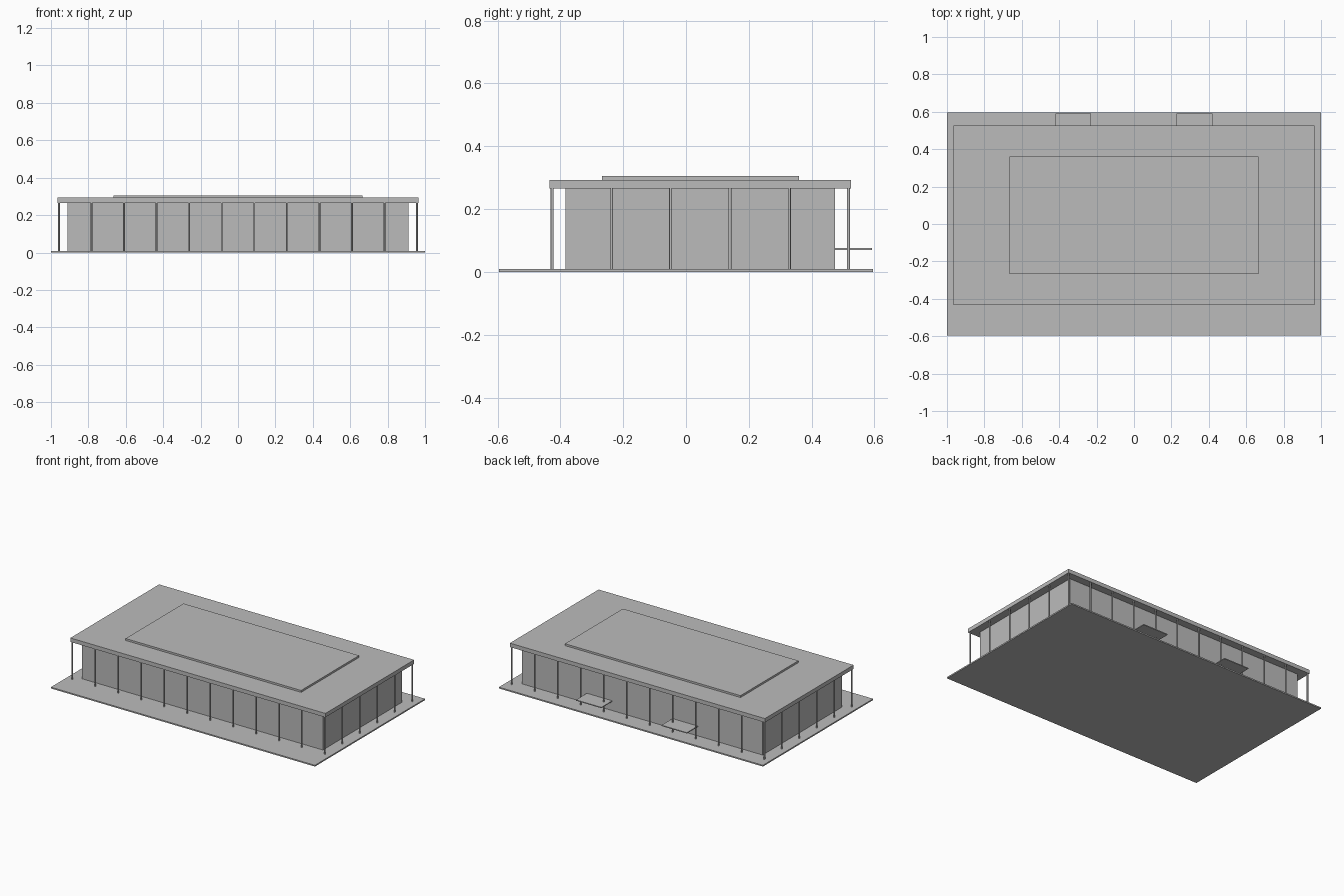
import bpy

cube = bpy.data.objects.get("Cube")
if cube:
    bpy.data.objects.remove(cube, do_unlink=True)

grey = bpy.data.materials.new("light_grey")
grey.use_nodes = True
COLOUR = (0.5, 0.5, 0.5, 1)
grey.diffuse_color = COLOUR
grey.node_tree.nodes["Principled BSDF"].inputs["Base Color"].default_value = COLOUR


def box(name, x, y, z):
    """Box spanning the given (low, high) ranges."""
    spans = (x, y, z)
    bpy.ops.mesh.primitive_cube_add(size=1, location=[(a + b) / 2 for a, b in spans])
    ob = bpy.context.object
    ob.name = name
    ob.scale = [b - a for a, b in spans]
    bpy.ops.object.transform_apply(location=False, rotation=False, scale=True)
    ob.data.materials.append(grey)
    return ob


GROUND, EAVES, ROOF = 0.009, 0.266, 0.293

# Paving, hall and stepped flat roof
box("ground_slab", (-1, 1), (-0.596, 0.596), (0, GROUND))
box("hall_walls", (-0.912, 0.912), (-0.384, 0.474), (GROUND, EAVES))
box("roof_slab", (-0.966, 0.966), (-0.434, 0.526), (EAVES, ROOF))
box("raised_roof_panel", (-0.665, 0.665), (-0.267, 0.36), (ROOF, 0.306))

# Low canopies on the back wall
for side, x in (("right", -0.325), ("left", 0.323)):
    box(f"{side}_canopy", (x - 0.096, x + 0.096), (0.472, 0.592), (0.07, 0.076))

# Slender round columns around the perimeter
bpy.ops.mesh.primitive_cylinder_add(vertices=16, radius=0.0048, depth=EAVES - GROUND)
column = bpy.context.object
bpy.ops.object.shade_smooth_by_angle()
column_mesh = column.data
column_mesh.materials.append(grey)
bpy.data.objects.remove(column)

COLS, ROWS = 12, 6
for i in range(COLS):
    for j in range(ROWS):
        if i in (0, COLS - 1) or j in (0, ROWS - 1):
            ob = bpy.data.objects.new(f"column_{i}_{j}", column_mesh)
            ob.location = (-0.957 + 0.174 * i, -0.426 + 0.1887 * j, (EAVES + GROUND) / 2)
            bpy.context.collection.objects.link(ob)
